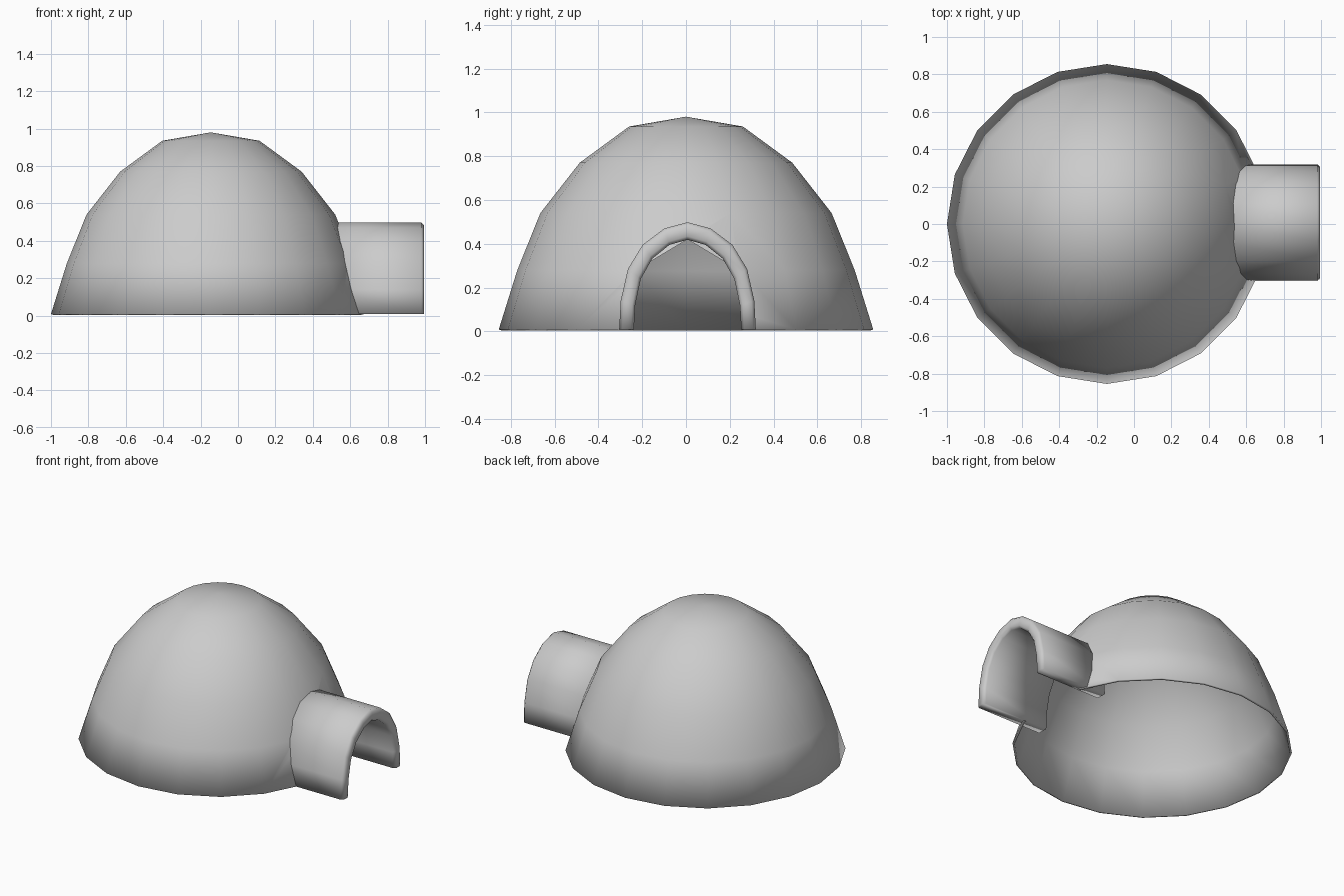
import bpy, bmesh
from math import cos, sin, pi

old = bpy.data.objects.get("Cube")
if old:
    bpy.data.objects.remove(old, do_unlink=True)

snow = bpy.data.materials.new("snow grey")
snow.use_nodes = True
GREY = (0.6, 0.6, 0.6, 1)
snow.diffuse_color = GREY
snow.node_tree.nodes["Principled BSDF"].inputs["Base Color"].default_value = GREY


def make_object(name, bm, smooth=True):
    bmesh.ops.recalc_face_normals(bm, faces=bm.faces)
    for f in bm.faces:
        f.smooth = smooth
    mesh = bpy.data.meshes.new(name)
    bm.to_mesh(mesh)
    bm.free()
    mesh.materials.append(snow)
    obj = bpy.data.objects.new(name, mesh)
    bpy.context.collection.objects.link(obj)
    return obj


def loft(bm, rows, closed):
    """Join neighbouring rows of points with quads."""
    rows = [[bm.verts.new(p) for p in row] for row in rows]
    n = len(rows[0])
    for a, b in zip(rows, rows[1:]):
        for i in range(n if closed else n - 1):
            j = (i + 1) % n
            bm.faces.new((a[i], a[j], b[j], b[i]))
    return rows


# Dome: twenty-sided shell turned from a profile of (radius, height)
SIDES, CENTRE, TOP = 20, -0.145, 0.98
profile = [(0.855, 0.008), (0.77, 0.28), (0.665, 0.54), (0.485, 0.77), (0.26, 0.935)]
bm = bmesh.new()
rings = loft(bm, [[(CENTRE + r * cos(2 * pi * i / SIDES), r * sin(2 * pi * i / SIDES), z)
                   for i in range(SIDES)] for r, z in profile], True)
peak = bm.verts.new((CENTRE, 0, TOP))
for i in range(SIDES):
    bm.faces.new((rings[-1][i], rings[-1][(i + 1) % SIDES], peak))
dome = make_object("dome", bm)
# An open shell needs its normals turned outward by hand
if dome.data.polygons[0].normal.x < 0:
    dome.data.flip_normals()
wall = dome.modifiers.new("wall", "SOLIDIFY")
wall.thickness = 0.014
wall.offset = -1

# Doorway cut: a pointed prism through the dome wall
door = [(-0.25, -0.1), (0.25, -0.1), (0.25, 0.27), (0, 0.42), (-0.25, 0.27)]
bm = bmesh.new()
for end in loft(bm, [[(x, y + 0.007, z) for y, z in door] for x in (0.3, 0.95)], True):
    bm.faces.new(end)
cutter = make_object("doorway_cutter", bm, False)
cutter.hide_render = True
cutter.hide_set(True)
cutter.display_type = "WIRE"
cut = dome.modifiers.new("doorway", "BOOLEAN")
cut.operation = "DIFFERENCE"
cut.solver = "EXACT"
cut.object = cutter

# Entrance tunnel: wall section (x, inward share) swept over the arch
half = [(0.312, 0.008), (0.305, 0.14), (0.272, 0.285), (0.205, 0.395), (0.105, 0.47)]
arch = half + [(0, 0.498)] + [(-y, z) for y, z in reversed(half)]
section = [(0.5, 0), (0.98, 0), (0.995, 0.2), (0.995, 0.8), (0.98, 1), (0.5, 1)]
bm = bmesh.new()
rows = loft(bm, [[(x, 0.007 + y * (1 - 0.215 * t), max(0.008, z * (1 - 0.16 * t)))
                  for x, t in section] for y, z in arch], True)
bm.faces.new(rows[0])
bm.faces.new(rows[-1])
make_object("entrance_tunnel", bm)
